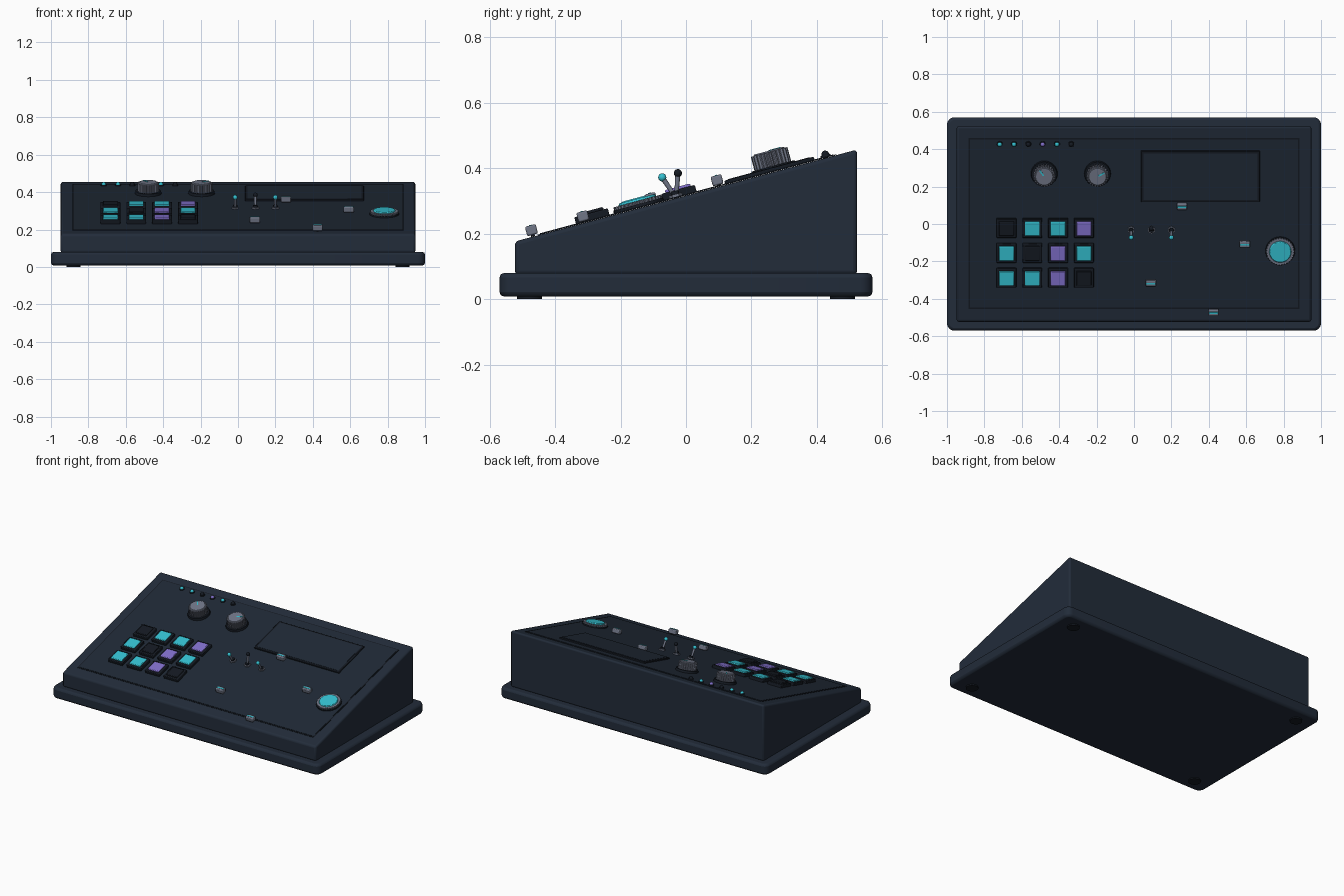
import bpy, bmesh, math
from mathutils import Matrix

cube = bpy.data.objects.get("Cube")
if cube:
    bpy.data.objects.remove(cube, do_unlink=True)


def material(name, rgb):
    m = bpy.data.materials.new(name)
    m.use_nodes = True
    m.diffuse_color = (*rgb, 1)
    bsdf = m.node_tree.nodes["Principled BSDF"]
    bsdf.inputs["Base Color"].default_value = (*rgb, 1)
    bsdf.inputs["Roughness"].default_value = 0.6
    return m


NAVY = material("navy_shell", (0.016, 0.025, 0.042))
PANEL = material("panel_blue", (0.014, 0.022, 0.036))
DARK = material("near_black", (0.007, 0.010, 0.016))
GREY = material("cool_grey", (0.16, 0.18, 0.24))
CYAN = material("cyan", (0.035, 0.53, 0.64))
PURPLE = material("purple", (0.22, 0.16, 0.60))

SLOPE = 0.269
TILT = Matrix.Rotation(math.atan(SLOPE), 4, "X")


def on_deck(x, y, lift=0.0):
    """Frame on the sloping deck: local z is the deck normal."""
    return (Matrix.Translation((x, y, 0.317 + SLOPE * y)) @ TILT
            @ Matrix.Translation((0, 0, lift)))


def finish(name, bm, mat, place, bevel=0.0, segments=2):
    bmesh.ops.recalc_face_normals(bm, faces=bm.faces)
    mesh = bpy.data.meshes.new(name)
    bm.to_mesh(mesh)
    bm.free()
    mesh.materials.append(mat)
    ob = bpy.data.objects.new(name, mesh)
    bpy.context.collection.objects.link(ob)
    ob.matrix_world = place
    if bevel:
        mod = ob.modifiers.new("soft_edges", "BEVEL")
        mod.width, mod.segments = bevel, segments
        mod.limit_method, mod.angle_limit = "ANGLE", math.radians(50)
    bpy.ops.object.select_all(action="DESELECT")
    ob.select_set(True)
    bpy.context.view_layer.objects.active = ob
    bpy.ops.object.shade_smooth_by_angle(angle=math.radians(35))
    return ob


def box(name, size, mat, place, bevel=0.0, corner=0.0):
    """Box standing on its local z = 0, with optional round upright corners."""
    bm = bmesh.new()
    bmesh.ops.create_cube(bm, size=1)
    for v in bm.verts:
        v.co = [v.co.x * size[0], v.co.y * size[1], (v.co.z + 0.5) * size[2]]
    if corner:
        upright = [e for e in bm.edges
                   if abs(e.verts[0].co.z - e.verts[1].co.z) > size[2] / 2]
        bmesh.ops.bevel(bm, geom=upright, offset=corner, segments=5,
                        profile=0.5, affect="EDGES")
    return finish(name, bm, mat, place, bevel)


def disc(name, r1, r2, height, mat, place, sides=32, bevel=0.0):
    bm = bmesh.new()
    bmesh.ops.create_cone(bm, cap_ends=True, segments=sides, radius1=r1,
                          radius2=r2, depth=height,
                          matrix=Matrix.Translation((0, 0, height / 2)))
    return finish(name, bm, mat, place, bevel)


def ball(name, r, mat, place):
    bm = bmesh.new()
    bmesh.ops.create_uvsphere(bm, u_segments=16, v_segments=10, radius=r)
    return finish(name, bm, mat, place)


def fluted(name, radius, depth, teeth, height, mat, place):
    """Gear-like prism for knurled grips."""
    bm = bmesh.new()
    ring = []
    for i in range(teeth * 4):
        r = radius if i % 4 < 2 else radius - depth
        a = math.tau * i / (teeth * 4)
        ring.append(bm.verts.new((r * math.cos(a), r * math.sin(a), 0)))
    face = bm.faces.new(ring)
    top = bmesh.ops.extrude_face_region(bm, geom=[face])["geom"]
    for v in top:
        if isinstance(v, bmesh.types.BMVert):
            v.co.z = height
    return finish(name, bm, mat, place)


# Base plinth and round feet
box("base_plinth", (2.0, 1.14, 0.072), NAVY, Matrix.Translation((0, 0, 0.008)),
    bevel=0.014, corner=0.04)
for sx in (-1, 1):
    for sy in (-1, 1):
        disc("foot", 0.038, 0.038, 0.012, DARK,
             Matrix.Translation((sx * 0.88, sy * 0.478, 0)))

# Wedge-shaped housing
bm = bmesh.new()
side = [(-0.523, 0.075), (0.523, 0.075), (0.523, 0.457), (-0.523, 0.176)]
wedge = bm.faces.new([bm.verts.new((-0.948, y, z)) for y, z in side])
for g in bmesh.ops.extrude_face_region(bm, geom=[wedge])["geom"]:
    if isinstance(g, bmesh.types.BMVert):
        g.co.x = 0.948
finish("wedge_housing", bm, NAVY, Matrix.Identity(4), bevel=0.012, segments=3)

# Control panel with a dark seam, and display
deck = 0.004
box("panel_seam", (1.77, 0.945, 0.002), DARK, on_deck(0, 0.003))
box("control_panel", (1.755, 0.93, deck), PANEL, on_deck(0, 0.003))
box("display_bezel", (0.635, 0.283, 0.013), DARK, on_deck(0.355, 0.257), bevel=0.003)
box("display_glass", (0.61, 0.258, 0.002), PANEL, on_deck(0.355, 0.257, 0.0125))

# Pad grid
PAD_ROWS = ["DCCP", "CDPC", "CCPD"]
CAP = {"C": CYAN, "P": PURPLE, "D": DARK}
for r, row in enumerate(PAD_ROWS):
    for c, key in enumerate(row):
        x, y = -0.682 + 0.138 * c, -0.018 - 0.133 * r
        box("pad_frame", (0.106, 0.106, 0.024), DARK, on_deck(x, y), bevel=0.004)
        box("pad_cap", (0.08, 0.08, 0.012), CAP[key], on_deck(x, y, 0.02), bevel=0.004)

# Rotary knobs with pointers
for x, turn in ((-0.48, 35), (-0.195, -60)):
    disc("knob_collar", 0.072, 0.068, 0.018, DARK, on_deck(x, 0.27))
    fluted("knob_grip", 0.058, 0.006, 24, 0.044, GREY, on_deck(x, 0.27, 0.018))
    disc("knob_crown", 0.05, 0.046, 0.004, GREY, on_deck(x, 0.27, 0.062))
    aim = Matrix.Rotation(math.radians(turn), 4, "Z") @ Matrix.Translation((0, 0.024, 0))
    box("knob_pointer", (0.008, 0.036, 0.003), CYAN, on_deck(x, 0.27, 0.065) @ aim)

# Toggle switches
for x, lean, tip in ((-0.015, 19, CYAN), (0.093, -19, DARK), (0.2, 19, CYAN)):
    place = on_deck(x, -0.03)
    disc("toggle_nut", 0.021, 0.021, 0.012, GREY, place, sides=6)
    disc("toggle_bushing", 0.015, 0.012, 0.022, DARK, place, sides=16)
    stick = place @ Matrix.Rotation(math.radians(lean), 4, "X")
    disc("toggle_lever", 0.006, 0.008, 0.074, GREY, stick, sides=12)
    ball("toggle_tip", 0.0125, tip, stick @ Matrix.Translation((0, 0, 0.076)))

# Fader caps with index stripes
for x, y in ((0.257, 0.1), (0.592, -0.102), (0.09, -0.31), (0.425, -0.467)):
    box("fader_cap", (0.055, 0.034, 0.03), GREY, on_deck(x, y, 0.005), bevel=0.005)
    box("fader_stem", (0.012, 0.012, 0.006), DARK, on_deck(x, y))
    box("fader_stripe", (0.05, 0.009, 0.002), CYAN, on_deck(x, y, 0.0345))

# Indicator lamps
for i, key in enumerate("CCDPCD"):
    place = on_deck(-0.718 + 0.0765 * i, 0.428)
    disc("lamp_socket", 0.017, 0.015, 0.009, DARK, place, sides=20)
    ball("lamp", 0.012, CAP[key], place @ Matrix.Translation((0, 0, 0.01)))

# Large push button
disc("button_seat", 0.08, 0.078, 0.012, DARK, on_deck(0.782, -0.143))
fluted("button_ring", 0.076, 0.004, 32, 0.022, GREY, on_deck(0.782, -0.143))
disc("button_face", 0.06, 0.056, 0.008, CYAN, on_deck(0.782, -0.143, 0.021), bevel=0.002)
